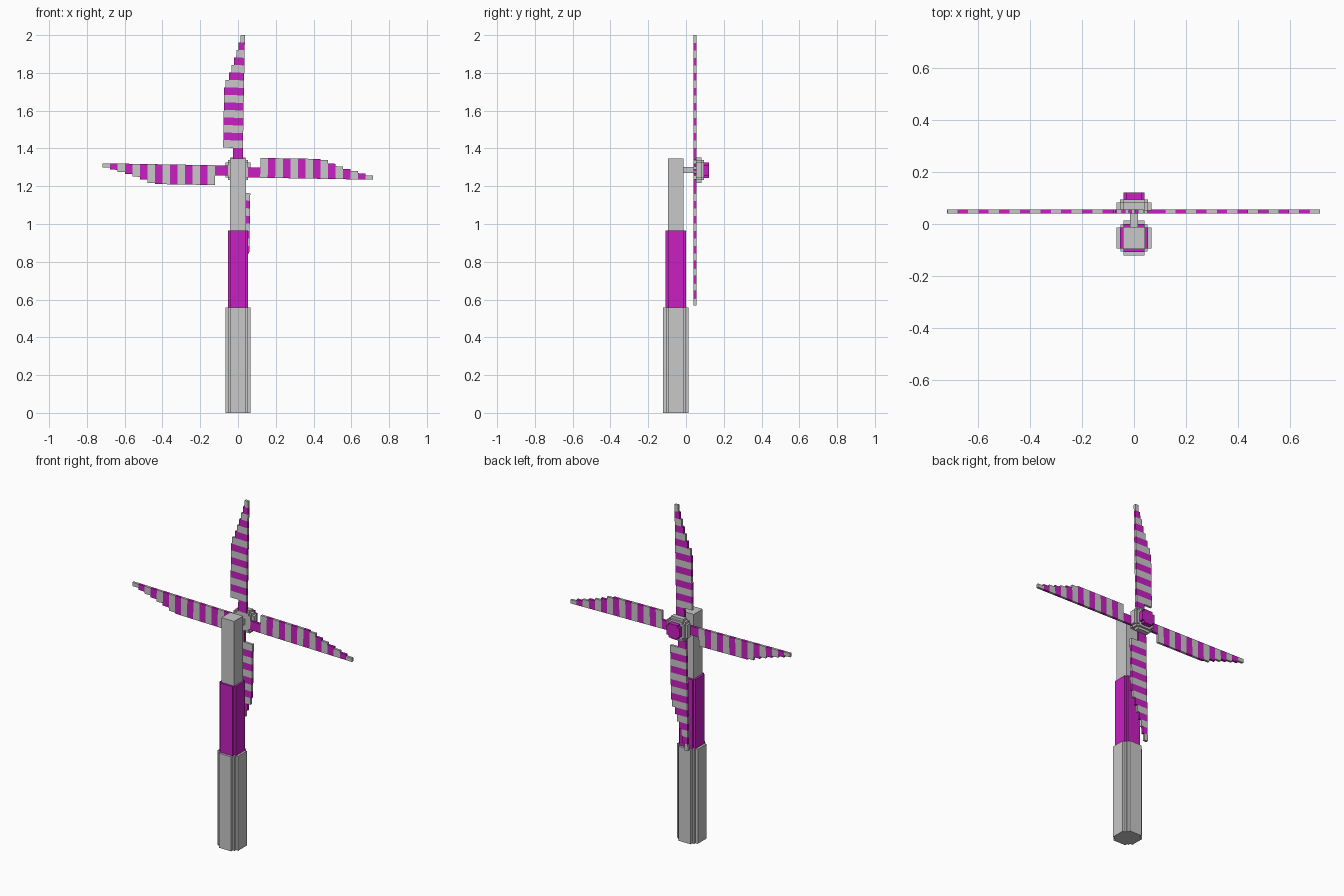
import bpy, bmesh, math
from mathutils import Matrix, Vector

if "Cube" in bpy.data.objects:
    bpy.data.objects.remove(bpy.data.objects["Cube"])


def material(name, rgb):
    m = bpy.data.materials.new(name)
    m.diffuse_color = (*rgb, 1)
    m.use_nodes = True
    m.node_tree.nodes["Principled BSDF"].inputs["Base Color"].default_value = m.diffuse_color
    return m


GREY = material("light grey", (0.58, 0.58, 0.58))
PURPLE = material("bright purple", (0.58, 0.014, 0.54))


def finish(bm, name, mats):
    bmesh.ops.recalc_face_normals(bm, faces=bm.faces[:])
    me = bpy.data.meshes.new(name)
    bm.to_mesh(me)
    bm.free()
    for m in mats:
        me.materials.append(m)
    ob = bpy.data.objects.new(name, me)
    bpy.context.collection.objects.link(ob)
    return ob


def stepped_prism(name, steps, start, end, mat, axis, centre):
    """Blocky round prism: steps are half sizes (a, b), widest a first."""
    corner = []
    for i, (a, b) in enumerate(steps):
        corner.append((a, b))
        if i + 1 < len(steps):
            corner.append((steps[i + 1][0], b))
    ring = corner[:]
    ring += [(-a, b) for a, b in reversed(corner)]
    ring += [(-a, -b) for a, b in corner]
    ring += [(a, -b) for a, b in reversed(corner)]
    bm = bmesh.new()
    ends = []
    for t in (start, end):
        if axis == 'Z':
            co = [(centre[0] + a, centre[1] + b, t) for a, b in ring]
        else:
            co = [(centre[0] + a, t, centre[1] + b) for a, b in ring]
        ends.append([bm.verts.new(c) for c in co])
    lo, hi = ends
    bm.faces.new(lo)
    bm.faces.new(hi)
    n = len(ring)
    for i in range(n):
        j = (i + 1) % n
        bm.faces.new((lo[i], lo[j], hi[j], hi[i]))
    return finish(bm, name, [mat])


# Tower: three sections, each slimmer than the one below
T = (0, -0.054)
stepped_prism("tower_base", [(.067, .04), (.052, .052), (.04, .067)],
              0, 0.557, GREY, 'Z', T)
stepped_prism("tower_middle", [(.054, .041), (.041, .054)],
              0.557, 0.965, PURPLE, 'Z', T)
stepped_prism("tower_top", [(.042, .042)], 0.965, 1.346, GREY, 'Z', T)

# Axle, hub and nose
H = (0, 1.285)
stepped_prism("axle", [(.016, .016)], -0.015, 0.06, GREY, 'Y', H)
stepped_prism("hub_back", [(.052, .04), (.04, .052)], 0.041, 0.052, GREY, 'Y', H)
stepped_prism("hub", [(.067, .04), (.053, .053), (.04, .067)],
              0.052, 0.082, GREY, 'Y', H)
stepped_prism("hub_front", [(.053, .04), (.04, .053)], 0.082, 0.094, GREY, 'Y', H)
stepped_prism("nose", [(.041, .028), (.028, .041)], 0.094, 0.121, PURPLE, 'Y', H)

# Blades: striped, stepped towards the tip, straight on one edge
TIP, STRIPE, EDGE = 0.716, 0.0398, -0.031
TAPER = [.022, .033, .044, .055, .068, .081, .099]
Y0, Y1 = 0.041, 0.055


def blade(name, angle, shift):
    bm = bmesh.new()

    def slab(x0, x1, z0, z1, mat):
        m = (Matrix.Translation(((x0 + x1) / 2, (Y0 + Y1) / 2, (z0 + z1) / 2))
             @ Matrix.Diagonal((x1 - x0, Y1 - Y0, z1 - z0, 1)))
        new = bmesh.ops.create_cube(bm, size=1, matrix=m)["verts"]
        for f in {f for v in new for f in v.link_faces}:
            f.material_index = mat

    for k in range(15):
        w = TAPER[k] if k < len(TAPER) else 0.105
        end = TIP - k * STRIPE
        slab(end - STRIPE, end, EDGE, EDGE + w, k % 2)
    # narrow root
    slab(0.03, TIP - 15 * STRIPE, EDGE, EDGE + 0.053, 1)
    bmesh.ops.translate(bm, verts=bm.verts[:], vec=Vector((shift, 0, 0)))
    ob = finish(bm, name, [GREY, PURPLE])
    ob.location = (-0.007, 0, 1.278)
    ob.rotation_euler = (0, -math.radians(angle - 1), 0)


for i, side in enumerate(("right", "upper", "left", "lower")):
    blade(side + "_blade", 90 * i, 0.006 if i < 2 else -0.005)
